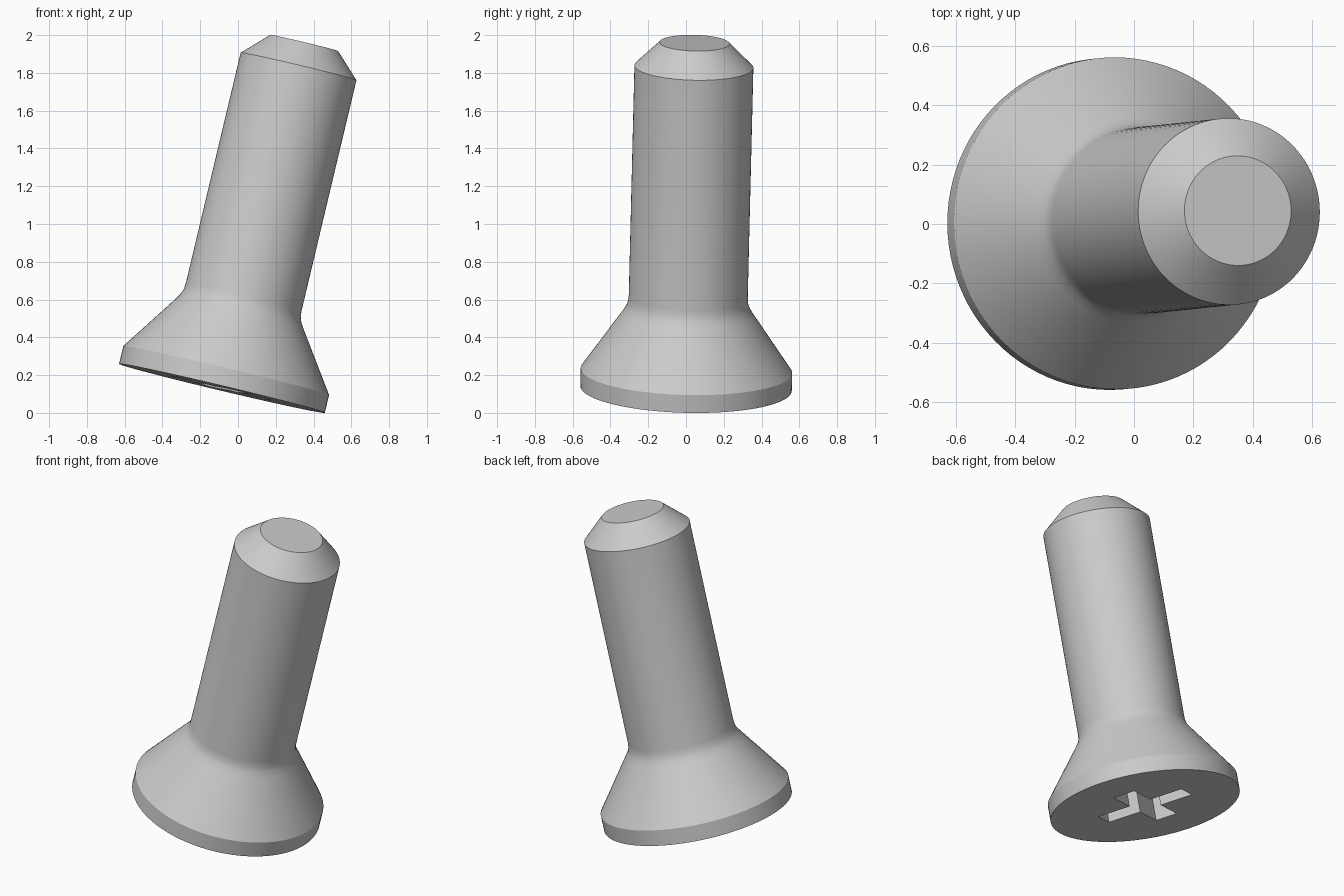
import bpy, bmesh, math
from mathutils import Vector, Matrix

cube = bpy.data.objects.get("Cube")
if cube:
    bpy.data.objects.remove(cube, do_unlink=True)

SEGMENTS = 96
BASE = Vector((-0.085, 0.0, 0.13))
AXIS = Vector((0.435, 0.045, 1.828)).normalized()

steel = bpy.data.materials.new("plain grey steel")
steel.use_nodes = True
grey = (0.6, 0.6, 0.6, 1.0)
steel.diffuse_color = grey
steel.node_tree.nodes["Principled BSDF"].inputs["Base Color"].default_value = grey


def make_object(name, bm):
    bmesh.ops.recalc_face_normals(bm, faces=bm.faces)
    mesh = bpy.data.meshes.new(name)
    bm.to_mesh(mesh)
    bm.free()
    mesh.materials.append(steel)
    obj = bpy.data.objects.new(name, mesh)
    bpy.context.collection.objects.link(obj)
    return obj


def lathe(name, profile):
    """Stack of rings (radius, height) joined by quads, with flat end caps."""
    bm = bmesh.new()
    rings = []
    for r, z in profile:
        rings.append([bm.verts.new((r * math.cos(a), r * math.sin(a), z))
                      for a in (math.tau * i / SEGMENTS for i in range(SEGMENTS))])
    for low, high in zip(rings, rings[1:]):
        for i in range(SEGMENTS):
            j = (i + 1) % SEGMENTS
            bm.faces.new((low[i], low[j], high[j], high[i]))
    bm.faces.new(rings[0])
    bm.faces.new(rings[-1])
    return make_object(name, bm)


def cross_prism(name, reach, half, depth, angle):
    """Plus-shaped prism sunk from just below the head face."""
    bm = bmesh.new()
    corners = []
    for k in range(4):
        turn = Matrix.Rotation(angle + k * math.pi / 2, 3, "Z")
        corners += [turn @ Vector(p) for p in
                    ((reach, -half, -0.05), (reach, half, -0.05), (half, half, -0.05))]
    face = bm.faces.new([bm.verts.new(c) for c in corners])
    extruded = bmesh.ops.extrude_face_region(bm, geom=[face])["geom"]
    top = [v for v in extruded if isinstance(v, bmesh.types.BMVert)]
    bmesh.ops.translate(bm, verts=top, vec=(0, 0, depth + 0.05))
    return make_object(name, bm)


# Countersunk head, softly blended neck, shank and chamfered tip
screw = lathe("countersunk_screw", [
    (0.56, 0.0), (0.56, 0.097),
    (0.348, 0.405), (0.328, 0.437), (0.318, 0.465), (0.315, 0.5),
    (0.315, 1.752), (0.185, 1.88)])

# Cross recess in the head
cutter = cross_prism("recess_cutter", 0.275, 0.068, 0.25, math.radians(22))
cutter.hide_render = True
cut = screw.modifiers.new("cross recess", "BOOLEAN")
cut.operation = "DIFFERENCE"
cut.solver = "EXACT"
cut.object = cutter
bpy.context.view_layer.objects.active = screw
screw.select_set(True)
cutter.select_set(False)
bpy.ops.object.modifier_apply(modifier=cut.name)
bpy.data.objects.remove(cutter, do_unlink=True)

bpy.ops.object.shade_smooth_by_angle(angle=math.radians(30))

# Lean the screw so it rests on the edge of its head
tilt = Vector((0, 0, 1)).rotation_difference(AXIS).to_matrix().to_4x4()
screw.matrix_world = Matrix.Translation(BASE) @ tilt
